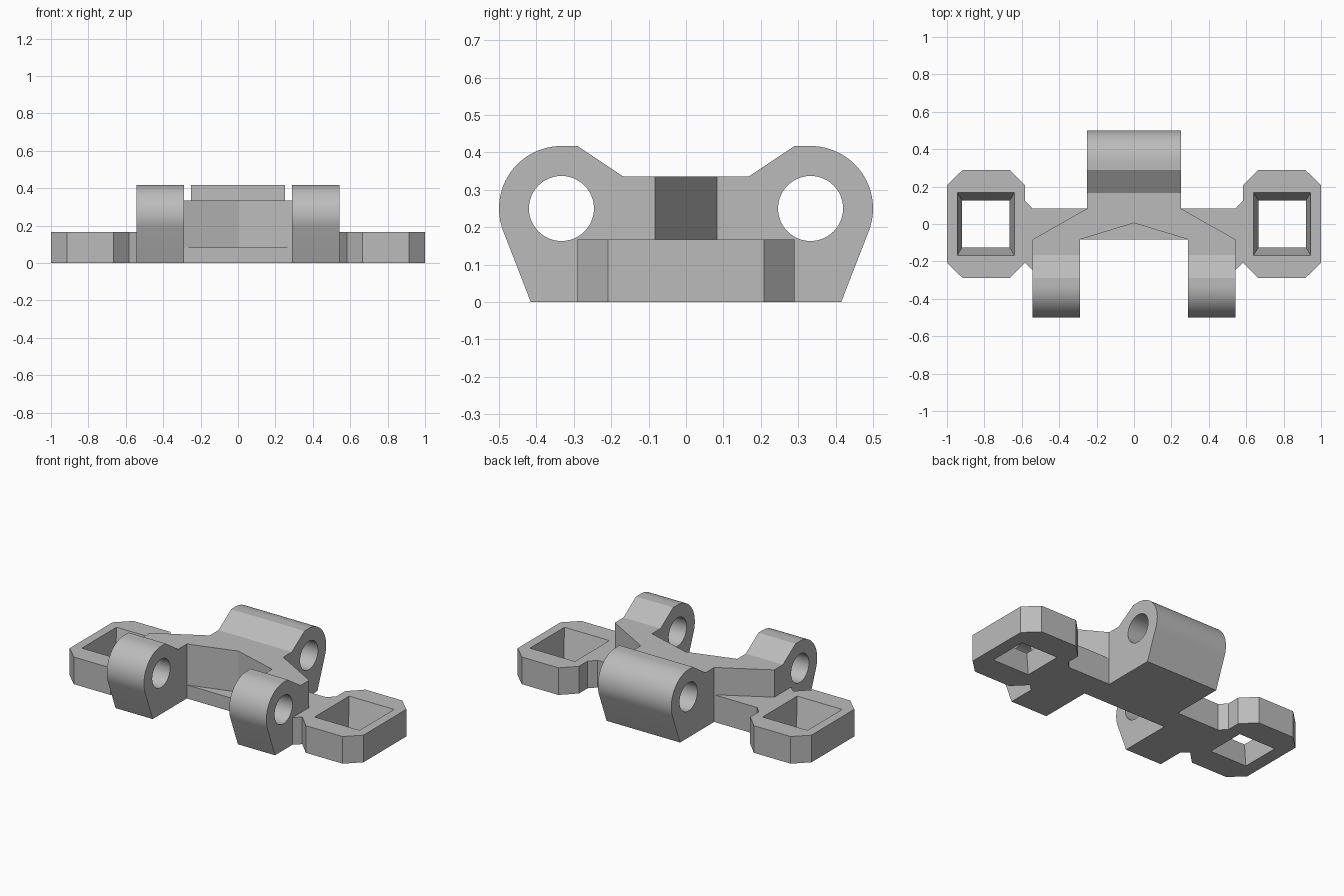
import bpy, bmesh
from math import sin, cos, radians
from mathutils import Vector

cube = bpy.data.objects.get("Cube")
if cube:
    bpy.data.objects.remove(cube, do_unlink=True)

# One plain grey metal
STEEL = bpy.data.materials.new("grey_steel")
STEEL.use_nodes = True
GREY = (0.5, 0.5, 0.5, 1)
STEEL.diffuse_color = GREY
STEEL.node_tree.nodes["Principled BSDF"].inputs["Base Color"].default_value = GREY

PLATE_H, BODY_H, LEDGE_H = 0.167, 0.335, 0.083
HALF = 0.083                       # half depth of the middle body
PIN_Y, PIN_Z, LUG_R, PIN_R = 0.333, 0.25, 0.167, 0.087


def loft(name, lower, upper):
    """Solid between two matching outlines."""
    bm = bmesh.new()
    a = [bm.verts.new(p) for p in lower]
    b = [bm.verts.new(p) for p in upper]
    bm.faces.new(a)
    bm.faces.new(b)
    for i in range(len(a)):
        j = (i + 1) % len(a)
        bm.faces.new((a[i], a[j], b[j], b[i]))
    bmesh.ops.recalc_face_normals(bm, faces=bm.faces)
    mesh = bpy.data.meshes.new(name)
    bm.to_mesh(mesh)
    bm.free()
    mesh.materials.append(STEEL)
    obj = bpy.data.objects.new(name, mesh)
    bpy.context.collection.objects.link(obj)
    return obj


def upright(name, outline, height):
    return loft(name, [(x, y, 0) for x, y in outline],
                [(x, y, height) for x, y in outline])


def crosswise(name, profile, x0, x1):
    return loft(name, [(x0, y, z) for y, z in profile],
                [(x1, y, z) for y, z in profile])


def select(obj):
    bpy.ops.object.select_all(action='DESELECT')
    obj.select_set(True)
    bpy.context.view_layer.objects.active = obj


def cut(obj, cutter):
    mod = obj.modifiers.new("hole", 'BOOLEAN')
    mod.operation = 'DIFFERENCE'
    mod.solver = 'EXACT'
    mod.object = cutter
    select(obj)
    bpy.ops.object.modifier_apply(modifier=mod.name)
    bpy.data.objects.remove(cutter, do_unlink=True)


def arc(radius, start, end, steps):
    angles = [radians(start + (end - start) * i / steps) for i in range(steps + 1)]
    return [(PIN_Y + radius * cos(t), PIN_Z + radius * sin(t)) for t in angles]


def lug(name, x0, x1, side):
    """Hinge knuckle with a pin hole; side is +1 at the back, -1 at the front."""
    profile = [(HALF, 0), (0.415, 0)] + arc(LUG_R, -20, 90, 24)
    profile += [(0.29, PIN_Z + LUG_R), (0.167, BODY_H), (HALF, BODY_H)]
    obj = crosswise(name, [(side * y, z) for y, z in profile], x0, x1)
    hole = arc(PIN_R, 0, 360, 48)[:-1]
    cut(obj, crosswise("pin_cutter", [(side * y, z) for y, z in hole],
                       x0 - 0.1, x1 + 0.1))
    select(obj)
    bpy.ops.object.shade_smooth_by_angle(angle=radians(20))


def pad_hole(s, grow):
    """Corners of the tapered pad window; grow is 0 at the bottom, 1 at the top."""
    hx, hy = 0.127 + 0.026 * grow, 0.125 + 0.043 * grow
    z = PLATE_H * grow
    return [(s * 0.792 + i * hx, j * hy, z)
            for i, j in ((-1, -1), (1, -1), (1, 1), (-1, 1))]


# Middle body: a swept web joining the knuckles, with a low ledge in its front
half = [(0.29, -HALF), (0.543, -HALF), (0.25, HALF)]
web = [(0, 0.005)] + half + [(-x, y) for x, y in reversed(half)]
upright("middle_web", web, BODY_H)
upright("front_ledge", [(-0.29, -HALF), (0.29, -HALF), (0, 0.005)], LEDGE_H)

# Hinge knuckles
lug("back_knuckle", -0.25, 0.25, 1)
lug("left_front_knuckle", 0.29, 0.543, -1)
lug("right_front_knuckle", -0.543, -0.29, -1)

# Side pads: cut-corner plate with a neck and a tapered window
pad = [(0.25, HALF), (0.543, -HALF), (0.543, -0.245), (0.583, -0.208),
       (0.665, -0.29), (0.915, -0.29), (1, -0.208), (1, 0.208),
       (0.915, 0.29), (0.665, 0.29), (0.583, 0.208), (0.583, 0.125),
       (0.543, HALF)]
for side, s in (("left", 1), ("right", -1)):
    plate = upright(side + "_pad", [(s * x, y) for x, y in pad], PLATE_H)
    cut(plate, loft("window_cutter", pad_hole(s, -0.5), pad_hole(s, 1.5)))
